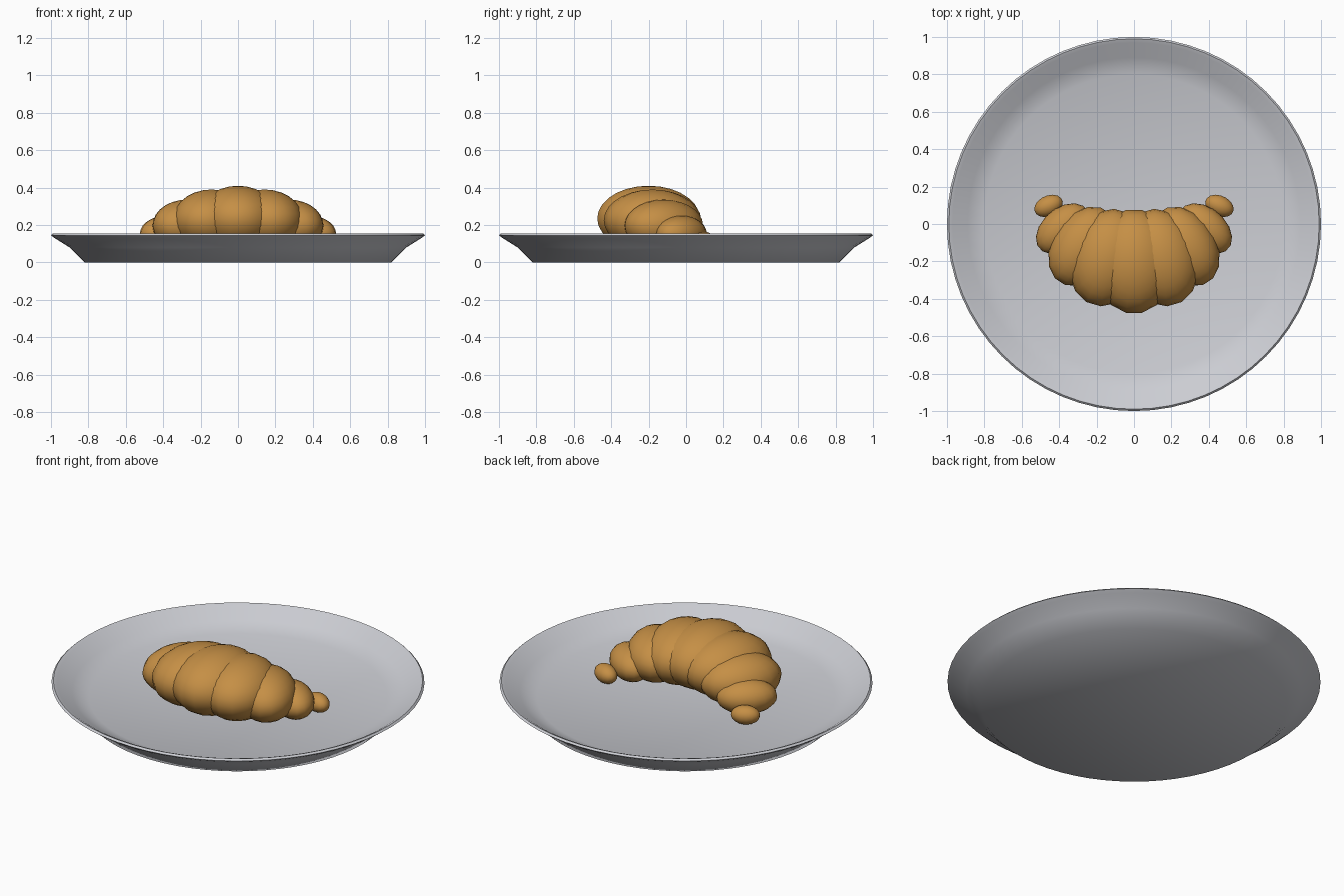
import bpy, bmesh, math

if "Cube" in bpy.data.objects:
    bpy.data.objects.remove(bpy.data.objects["Cube"])


def material(name, rgb):
    m = bpy.data.materials.new(name)
    m.diffuse_color = (*rgb, 1)
    m.use_nodes = True
    m.node_tree.nodes["Principled BSDF"].inputs["Base Color"].default_value = m.diffuse_color
    return m


glaze = material("pale grey glaze", (0.60, 0.61, 0.65))
crust = material("golden crust", (0.56, 0.275, 0.06))


def finish(bm, name, mat):
    me = bpy.data.meshes.new(name)
    bm.to_mesh(me)
    bm.free()
    me.materials.append(mat)
    ob = bpy.data.objects.new(name, me)
    bpy.context.collection.objects.link(ob)
    bpy.context.view_layer.objects.active = ob
    ob.select_set(True)
    bpy.ops.object.shade_smooth_by_angle(angle=math.radians(50))
    ob.select_set(False)
    return ob


# Plate: turned profile, underside out to the rim and back along the inside
profile = [(0, 0), (0.82, 0), (0.90, 0.08), (0.98, 0.13), (1.0, 0.145),
           (0.99, 0.155), (0.97, 0.147), (0.89, 0.095), (0.80, 0.06), (0, 0.06)]
bm = bmesh.new()
verts = [bm.verts.new((r, 0, z)) for r, z in profile]
edges = [bm.edges.new(pair) for pair in zip(verts, verts[1:])]
bmesh.ops.spin(bm, geom=verts + edges, cent=(0, 0, 0), axis=(0, 0, 1),
               angle=math.tau, steps=64)
bmesh.ops.remove_doubles(bm, verts=bm.verts, dist=1e-4)
bmesh.ops.recalc_face_normals(bm, faces=bm.faces)
finish(bm, "plate", glaze)

# Croissant: overlapping rolls along an arc, shrinking towards the tips
# (radial, tangential, vertical half sizes from the middle outwards)
rolls = [(0.28, 0.22, 0.175), (0.265, 0.205, 0.165), (0.23, 0.165, 0.138),
         (0.165, 0.11, 0.095), (0.08, 0.055, 0.052)]
ARC, CENTRE_Y, STEP = 0.5, 0.3, math.radians(16.5)
for i in range(-4, 5):
    a, b, h = rolls[abs(i)]
    t = i * STEP
    bm = bmesh.new()
    bmesh.ops.create_uvsphere(bm, u_segments=16, v_segments=14, radius=1)
    for v in bm.verts:
        # half-step turn puts a flat at the outer end of each roll
        c, s = math.cos(math.pi / 16), math.sin(math.pi / 16)
        x, y = v.co.x * c - v.co.y * s, v.co.x * s + v.co.y * c
        x, y = x * b, y * a
        v.co = (x * math.cos(t) - y * math.sin(t) + ARC * math.sin(t),
                x * math.sin(t) + y * math.cos(t) + CENTRE_Y - ARC * math.cos(t),
                v.co.z * h + 0.06 + h)
    finish(bm, f"croissant_roll_{i + 5}", crust)
